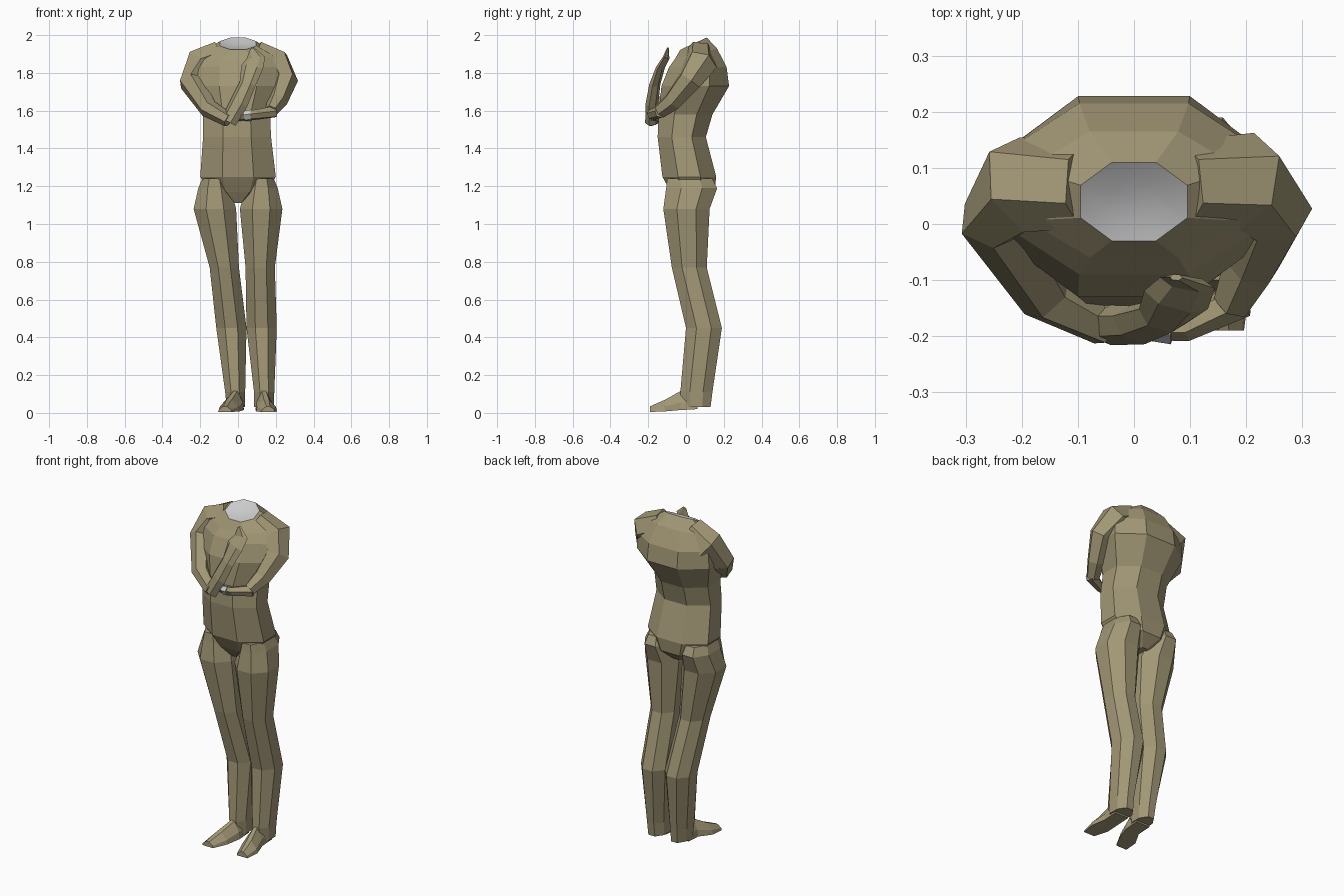
import bpy, math
from mathutils import Vector

if "Cube" in bpy.data.objects:
    bpy.data.objects.remove(bpy.data.objects["Cube"])

tan = bpy.data.materials.new("tan_cloth")
tan.diffuse_color = (0.36, 0.31, 0.18, 1)
tan.use_nodes = True
tan.node_tree.nodes["Principled BSDF"].inputs["Base Color"].default_value = tan.diffuse_color


def loft(name, rings, mat=tan, start=True, end=True):
    """Bridge equal-sized rings of points into a closed flat-shaded skin."""
    n = len(rings[0])
    verts = [p for r in rings for p in r]
    faces = [(i * n + k, i * n + (k + 1) % n, (i + 1) * n + (k + 1) % n, (i + 1) * n + k)
             for i in range(len(rings) - 1) for k in range(n)]
    if start:
        faces.append(tuple(reversed(range(n))))
    if end:
        faces.append(tuple(range(len(verts) - n, len(verts))))
    me = bpy.data.meshes.new(name)
    me.from_pydata(verts, [], faces)
    if mat:
        me.materials.append(mat)
    ob = bpy.data.objects.new(name, me)
    bpy.context.collection.objects.link(ob)
    return ob


def level_ring(z, x0, x1, y0, y1, tilt=0.0, n=8):
    """Octagon filling the given box, tilted up toward the back."""
    pts = []
    s = 1 / math.cos(math.pi / n)
    for k in range(n):
        a = 2 * math.pi * (k + 0.5) / n
        dy = s * math.sin(a) * (y1 - y0) / 2
        pts.append(Vector(((x0 + x1) / 2 + s * math.cos(a) * (x1 - x0) / 2,
                           (y0 + y1) / 2 + dy, z + tilt * dy)))
    return pts


def limb(name, path, normal, mat=tan, n=6):
    """Tube along (x, y, z, thickness along normal, width across) points."""
    pts = [Vector(p[:3]) for p in path]
    ref = Vector(normal)
    rings = []
    for i, p in enumerate(path):
        t = (pts[min(i + 1, len(pts) - 1)] - pts[max(i - 1, 0)]).normalized()
        u = (ref - t * ref.dot(t)).normalized()
        v = t.cross(u)
        rings.append([pts[i] + u * p[3] * math.cos(2 * math.pi * (k + .5) / n)
                      + v * p[4] * math.sin(2 * math.pi * (k + .5) / n) for k in range(n)])
    return loft(name, rings, mat)


# Torso from crotch to neck
neck_ring = level_ring(1.955, -.095, .095, -.03, .11, .46)
torso = [level_ring(*r) for r in (
    (1.11, -.04, .04, -.04, .09),
    (1.17, -.15, .15, -.08, .15),
    (1.25, -.20, .20, -.125, .16),
    (1.46, -.185, .175, -.15, .105),
    (1.58, -.185, .17, -.145, .14),
    (1.73, -.24, .24, -.13, .228),
    (1.83, -.235, .235, -.09, .215),
    (1.90, -.19, .19, -.06, .165, .25))]
loft("torso", torso + [neck_ring], end=False)

# Grey neck opening, slightly sunk
centre = sum(neck_ring, Vector()) / 8
neck = loft("neck_opening", [neck_ring, [centre + (p - centre) * .5 - Vector((0, 0, .012))
                                         for p in neck_ring]], None, start=False)
for f in neck.data.polygons:
    f.use_smooth = True

# Legs, with slightly different stance for each side
depth = ((1.24, -.10, .14), (1.19, -.105, .165), (1.08, -.12, .125), (.77, -.075, .11),
         (.45, 0, .19), (.11, -.03, .14), (.03, -.02, .13))
widths = {
    "right_leg": ((-.19, -.06), (-.21, -.04), (-.235, -.01), (-.15, .005),
                  (-.115, .045), (-.068, .038), (-.06, .036)),
    "left_leg": ((.06, .19), (.04, .21), (.01, .235), (.04, .195),
                 (.045, .205), (.085, .192), (.085, .19))}
for name, ws in widths.items():
    loft(name, [level_ring(d[0], w[0], w[1], d[1], d[2]) for d, w in zip(depth, ws)])


# Wedge-shaped feet
def foot(name, cx, toe_shift):
    rings = []
    for y, s, half, top, bottom in ((.06, 0, .045, .12, .02), (-.03, 0, .045, .115, .015),
                                    (-.11, .6, .055, .07, .008), (-.19, 1, .036, .035, .005)):
        x = cx + toe_shift * s
        rings.append([Vector((x - half, y, bottom)), Vector((x + half, y, bottom)),
                      Vector((x + half * .9, y, bottom + .4 * (top - bottom))),
                      Vector((x + half * .25, y, top)), Vector((x - half * .25, y, top)),
                      Vector((x - half * .9, y, bottom + .4 * (top - bottom)))])
    loft(name, rings)


foot("right_foot", -.014, -.055)
foot("left_foot", .138, .022)

# Right arm bent up with the hand near the chin
limb("right_arm", [
    (-.09, .07, 1.90, .08, .075), (-.20, .07, 1.845, .09, .09),
    (-.245, .01, 1.75, .068, .07), (-.155, -.125, 1.61, .055, .05),
    (-.05, -.185, 1.55, .035, .038)], (-.074, -.102, .048))
limb("right_forearm", [
    (-.05, -.18, 1.54, .035, .045), (.005, -.18, 1.64, .032, .05),
    (.05, -.165, 1.74, .028, .045), (.075, -.135, 1.83, .02, .06),
    (.095, -.105, 1.88, .015, .05), (.075, -.095, 1.93, .006, .012)], (-.2, -.9, .3))

# Left arm folded across the waist
limb("left_arm", [
    (.09, .07, 1.90, .08, .075), (.20, .075, 1.845, .09, .09),
    (.248, .02, 1.76, .068, .07), (.21, -.07, 1.65, .052, .052),
    (.175, -.14, 1.595, .04, .036)], (-.1, .78, -.6))
limb("left_forearm", [
    (.195, -.135, 1.595, .03, .035), (.09, -.18, 1.578, .032, .026),
    (.05, -.18, 1.575, .03, .024), (-.04, -.16, 1.565, .03, .02),
    (-.12, -.15, 1.57, .03, .012)], (0, .8, -.6))
limb("wrist_opening", [(.07, -.182, 1.576, .035, .028), (.035, -.178, 1.572, .033, .027)],
     (0, .8, -.6), None)
